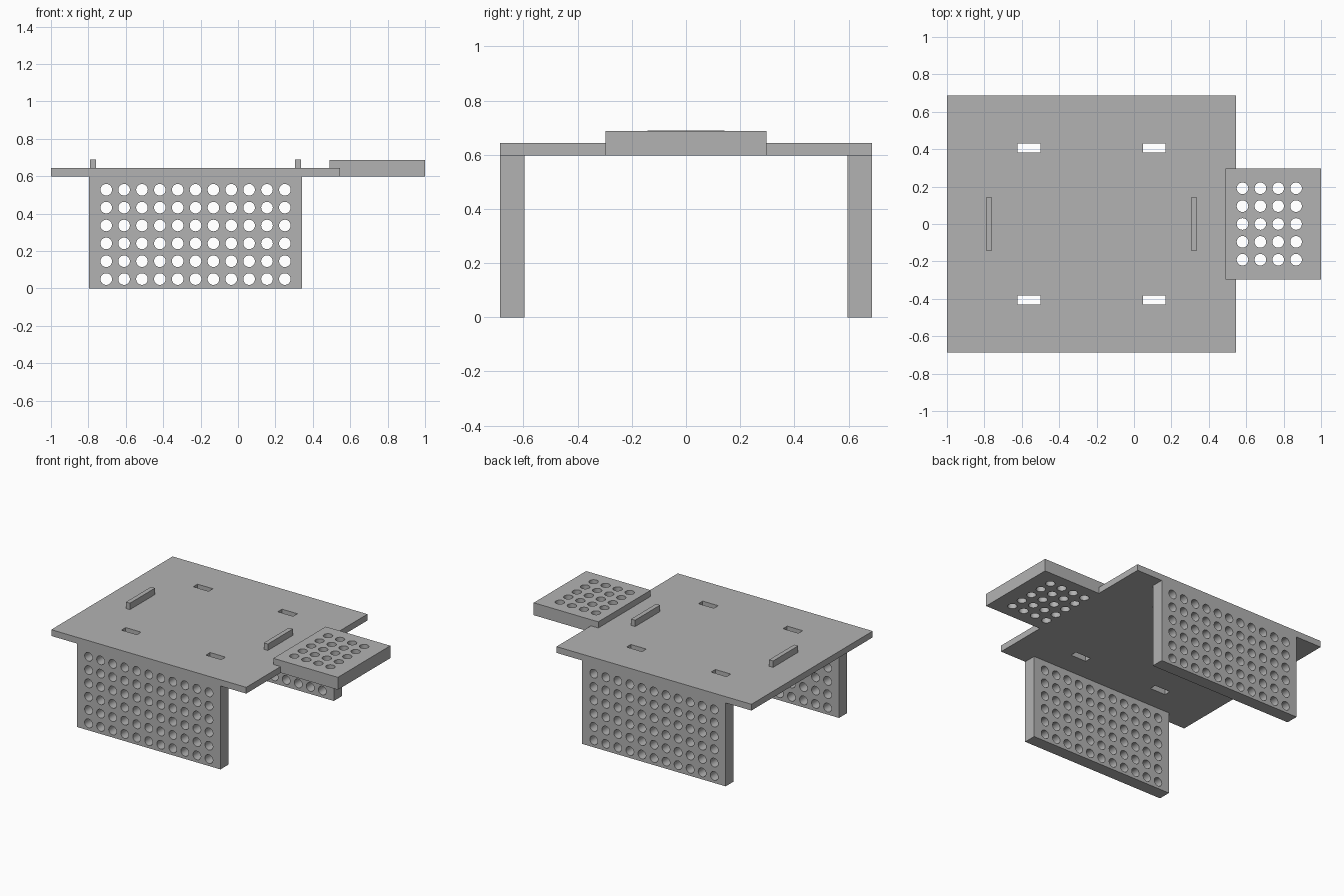
import bpy, bmesh
from mathutils import Matrix, Vector

cube = bpy.data.objects.get("Cube")
if cube:
    bpy.data.objects.remove(cube, do_unlink=True)

grey = bpy.data.materials.new("plain grey")
grey.use_nodes = True
colour = (0.448, 0.448, 0.448, 1)
grey.diffuse_color = colour
grey.node_tree.nodes["Principled BSDF"].inputs["Base Color"].default_value = colour

MID = -0.227            # x centre of the table
UNDER, TOP = 0.598, 0.643
EDGE, PITCH, RADIUS = 0.687, 0.0955, 0.031


def add_box(bm, lo, hi):
    lo, hi = Vector(lo), Vector(hi)
    size = Matrix.Diagonal((hi - lo).to_4d())
    size[3][3] = 1
    bmesh.ops.create_cube(bm, size=1, matrix=Matrix.Translation((lo + hi) / 2) @ size)


def add_rod(bm, centre, axis):
    turn = Vector((0, 0, 1)).rotation_difference(Vector(axis)).to_matrix().to_4x4()
    bmesh.ops.create_cone(bm, cap_ends=True, segments=32, radius1=RADIUS, radius2=RADIUS,
                          depth=0.3, matrix=Matrix.Translation(centre) @ turn)


def make_object(name, bm):
    mesh = bpy.data.meshes.new(name)
    bm.to_mesh(mesh)
    bm.free()
    obj = bpy.data.objects.new(name, mesh)
    bpy.context.collection.objects.link(obj)
    mesh.materials.append(grey)
    return obj


def make_box(name, lo, hi, cutter=None):
    """Box with optional openings cut by the cutter mesh."""
    bm = bmesh.new()
    add_box(bm, lo, hi)
    obj = make_object(name, bm)
    if cutter:
        tool = make_object(name + "_cutter", cutter)
        tool.hide_render = True
        cut = obj.modifiers.new("openings", 'BOOLEAN')
        cut.operation, cut.solver, cut.object = 'DIFFERENCE', 'EXACT', tool
        bpy.ops.object.select_all(action='DESELECT')
        bpy.context.view_layer.objects.active = obj
        obj.select_set(True)
        bpy.ops.object.modifier_apply(modifier=cut.name)
        bpy.data.objects.remove(tool, do_unlink=True)
        bpy.ops.object.shade_smooth_by_angle(angle=0.6)
    return obj


# Table plate with four slots
slots = bmesh.new()
for sx in (-1, 1):
    for sy in (-1, 1):
        x, y = MID + sx * 0.335, sy * 0.407
        add_box(slots, (x - 0.061, y - 0.024, 0.5), (x + 0.061, y + 0.024, 0.8))
make_box("table_plate", (-1, -EDGE, UNDER), (0.546, EDGE, TOP), slots)

# Perforated legs and upright ridges, one on each side
for s, leg, ridge in ((-1, "front_leg", "right_ridge"), (1, "back_leg", "left_ridge")):
    holes = bmesh.new()
    y = s * (EDGE - 0.045)
    for col in range(11):
        for row in range(6):
            add_rod(holes, (MID + (col - 5) * PITCH, y, 0.05 + row * PITCH), (0, 1, 0))
    make_box(leg, (MID - 0.569, y - 0.045, 0), (MID + 0.569, y + 0.045, UNDER), holes)
    x = MID + s * 0.547
    make_box(ridge, (x - 0.016, -0.142, TOP), (x + 0.016, 0.142, 0.689))

# Perforated side shelf
holes = bmesh.new()
for col in range(4):
    for row in range(5):
        add_rod(holes, (0.58 + col * PITCH, (row - 2) * PITCH, 0.64), (0, 0, 1))
make_box("side_shelf", (0.488, -0.297, UNDER), (1, 0.297, 0.687), holes)
